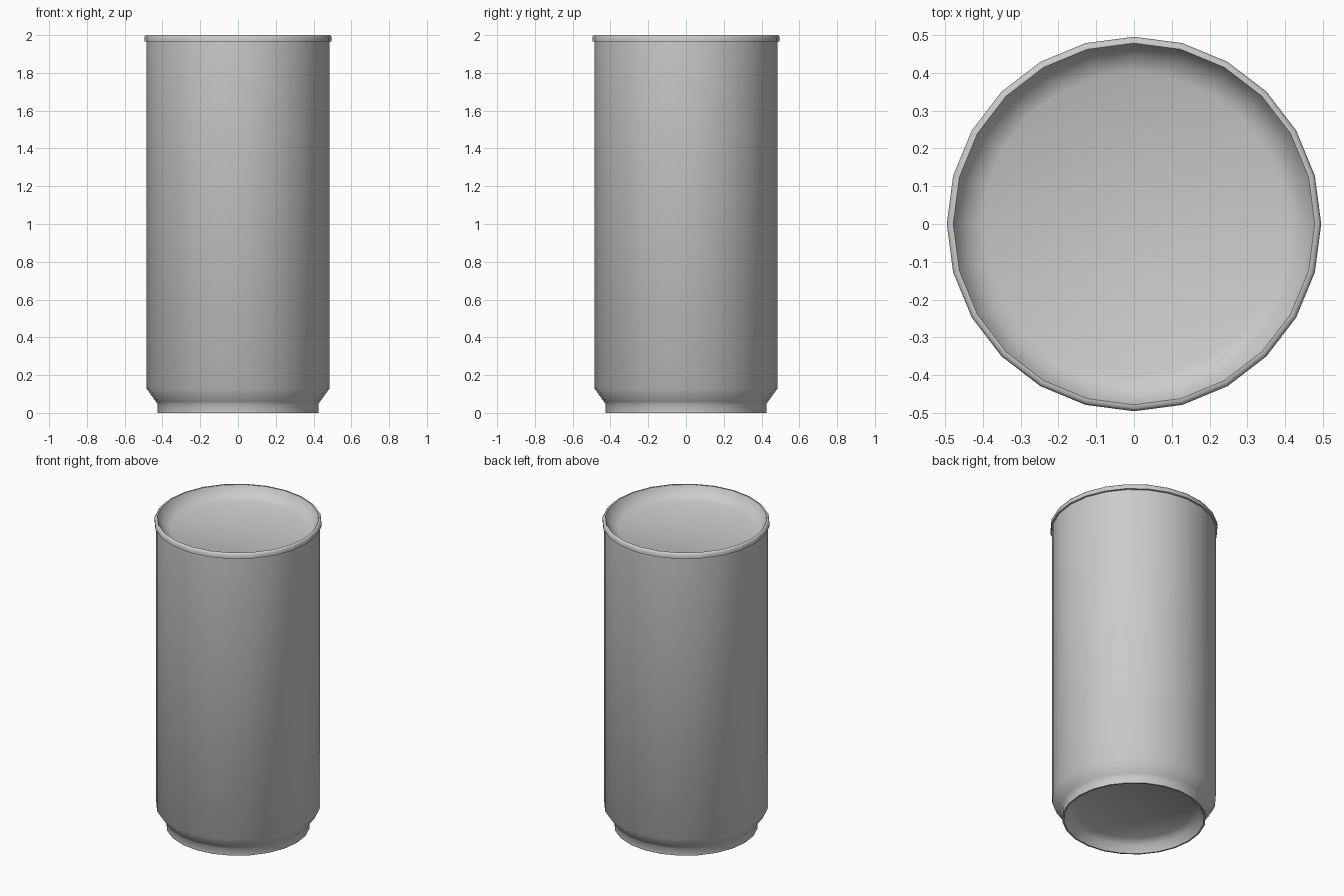
import bpy
import bmesh
import math

SIDES = 24

cube = bpy.data.objects.get("Cube")
if cube:
    bpy.data.objects.remove(cube, do_unlink=True)


def lathe(name, profile):
    """Revolve (radius, height) points around z and cap both ends."""
    bm = bmesh.new()
    rings = []
    for r, z in profile:
        angles = [math.tau * i / SIDES for i in range(SIDES)]
        rings.append([bm.verts.new((r * math.cos(a), r * math.sin(a), z)) for a in angles])
    for low, high in zip(rings, rings[1:]):
        for i in range(SIDES):
            j = (i + 1) % SIDES
            bm.faces.new((low[i], low[j], high[j], high[i]))
    bm.faces.new(list(reversed(rings[0])))
    bm.faces.new(rings[-1])
    bmesh.ops.recalc_face_normals(bm, faces=bm.faces)
    mesh = bpy.data.meshes.new(name)
    bm.to_mesh(mesh)
    bm.free()
    obj = bpy.data.objects.new(name, mesh)
    bpy.context.collection.objects.link(obj)
    bpy.ops.object.select_all(action="DESELECT")
    obj.select_set(True)
    bpy.context.view_layer.objects.active = obj
    bpy.ops.object.shade_smooth_by_angle(angle=math.radians(60))
    return obj


# Recessed underside and narrow foot
foot = [(0.35, 0.07), (0.39, 0.045), (0.415, 0), (0.425, 0), (0.425, 0.045)]

# Tapered shoulder and straight wall
wall = [(0.435, 0.06), (0.485, 0.13), (0.485, 1.965)]

# Rolled rim
rim = [(0.495, 1.967), (0.495, 1.99), (0.488, 2), (0.478, 2), (0.47, 1.985)]

# Shallow sunken lid
lid = [(0.445, 1.95), (0.4, 1.93)]

lathe("can", foot + wall + rim + lid)
